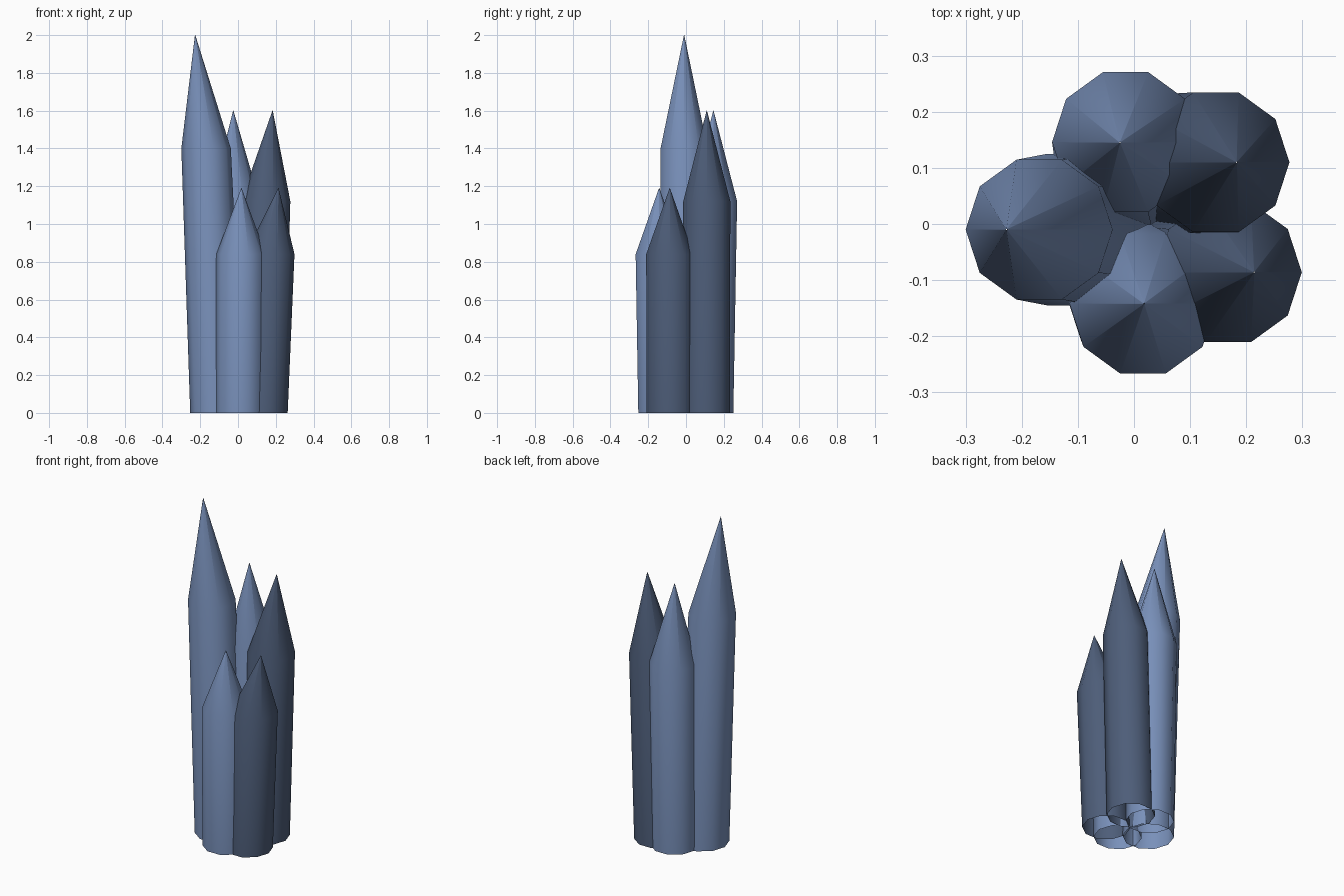
import bpy
import bmesh
from math import cos, sin, tau

if "Cube" in bpy.data.objects:
    bpy.data.objects.remove(bpy.data.objects["Cube"])

SIDES = 10


def material(name, rgb):
    m = bpy.data.materials.new(name)
    m.diffuse_color = (*rgb, 1)
    m.use_nodes = True
    m.node_tree.nodes["Principled BSDF"].inputs["Base Color"].default_value = m.diffuse_color
    return m


light = material("light_blue", (0.19, 0.28, 0.49))
dark = material("dark_blue", (0.075, 0.11, 0.19))


def crystal(name, mat, base, base_r, shoulder, shoulder_z, tip):
    """Leaning ten-sided shaft, open underneath, with an off-centre point."""
    bm = bmesh.new()

    def ring(c, r, z):
        return [bm.verts.new((c[0] + r * cos(tau * i / SIDES),
                              c[1] + r * sin(tau * i / SIDES), z))
                for i in range(SIDES)]

    # the point is a tiny ring so the shading fans out round it
    rings = [ring(base, base_r, 0), ring(shoulder, 0.131, shoulder_z),
             ring(tip, 0.001, tip[2])]
    for a, b in zip(rings, rings[1:]):
        for i in range(SIDES):
            j = (i + 1) % SIDES
            bm.faces.new((a[i], a[j], b[j], b[i])).smooth = True
    mesh = bpy.data.meshes.new(name)
    bm.to_mesh(mesh)
    bm.free()
    mesh.materials.append(mat)
    obj = bpy.data.objects.new(name, mesh)
    bpy.context.collection.objects.link(obj)
    return obj


# tall crystal on the left
crystal("tall_left_crystal", light, (-0.111, -0.01), 0.142, (-0.169, -0.01), 1.4, (-0.227, -0.01, 2.0))
# two medium crystals at the back
crystal("back_crystal", light, (-0.01, 0.124), 0.133, (-0.015, 0.146), 1.12, (-0.025, 0.145, 1.6))
crystal("back_right_crystal", dark, (0.112, 0.106), 0.133, (0.146, 0.11), 1.12, (0.183, 0.11, 1.6))
# two short crystals at the front
crystal("front_right_crystal", dark, (0.130, -0.083), 0.133, (0.168, -0.086), 0.84, (0.214, -0.086, 1.19))
crystal("front_crystal", light, (0.012, -0.126), 0.133, (0.016, -0.142), 0.84, (0.018, -0.142, 1.19))
